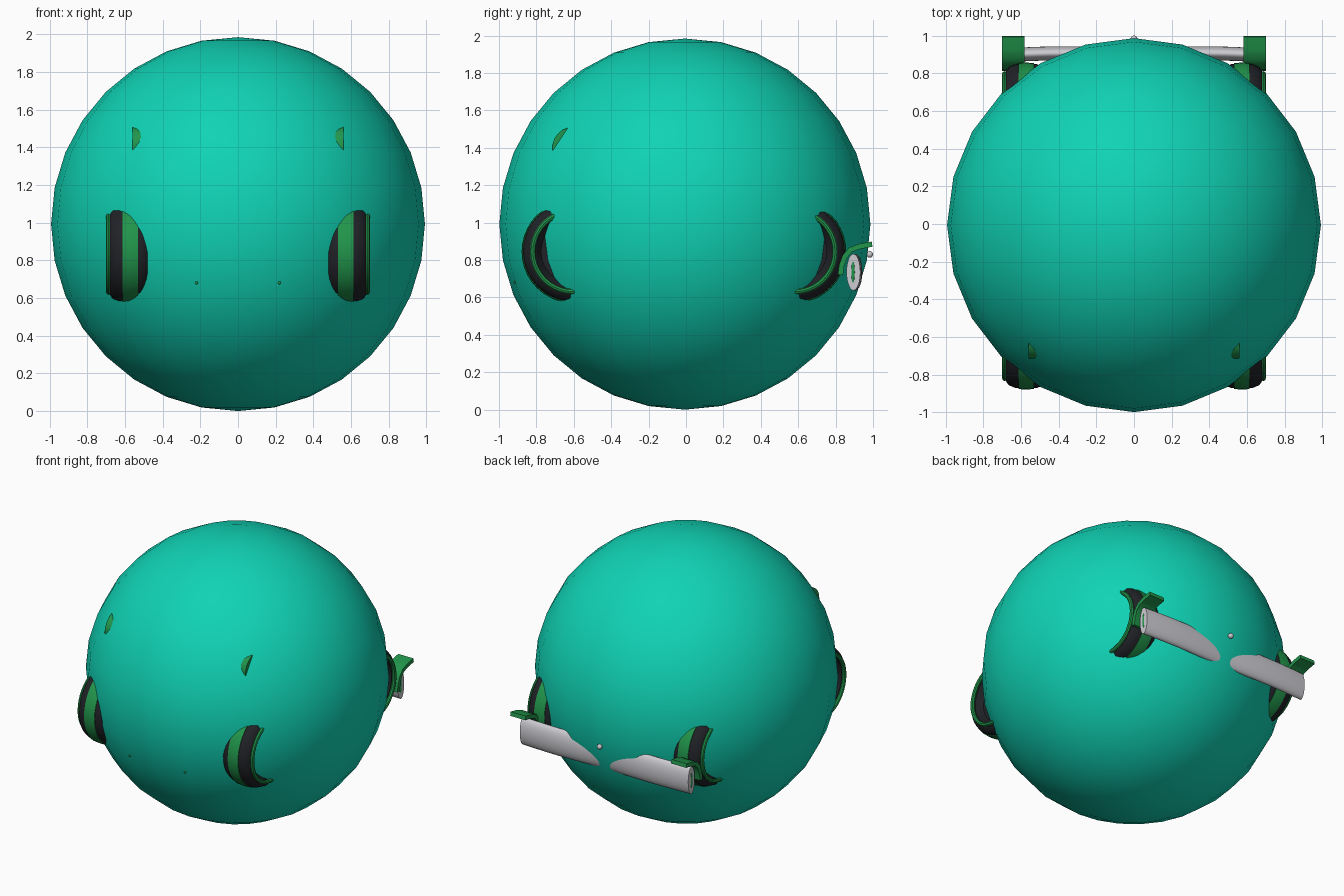
import bpy, bmesh, math
from mathutils import Matrix, Vector

if "Cube" in bpy.data.objects:
    bpy.data.objects.remove(bpy.data.objects["Cube"])


def material(name, rgb):
    m = bpy.data.materials.new(name)
    m.diffuse_color = (*rgb, 1)
    m.use_nodes = True
    m.node_tree.nodes["Principled BSDF"].inputs["Base Color"].default_value = m.diffuse_color
    return m


TEAL = material("teal", (0.005, 0.65, 0.46))
GREEN = material("green", (0.015, 0.30, 0.07))
BLACK = material("black", (0.015, 0.016, 0.02))
SILVER = material("silver", (0.6, 0.6, 0.64))


def finish(bm, name, mat, angle=40):
    bmesh.ops.recalc_face_normals(bm, faces=bm.faces)
    me = bpy.data.meshes.new(name)
    bm.to_mesh(me)
    bm.free()
    me.materials.append(mat)
    ob = bpy.data.objects.new(name, me)
    bpy.context.collection.objects.link(ob)
    bpy.context.view_layer.objects.active = ob
    bpy.ops.object.select_all(action='DESELECT')
    ob.select_set(True)
    bpy.ops.object.shade_smooth_by_angle(angle=math.radians(angle))
    return ob


def ball(name, loc, size, mat, seg=16, rings=10):
    bm = bmesh.new()
    mtx = Matrix.Translation(loc) @ Matrix.Diagonal((*size, 1))
    bmesh.ops.create_uvsphere(bm, u_segments=seg, v_segments=rings, radius=1, matrix=mtx)
    return finish(bm, name, mat)


def skin(name, rings, mat, closed=False, caps=True):
    """Bridge a row of equal closed loops."""
    bm = bmesh.new()
    loops = [[bm.verts.new(p) for p in r] for r in rings]
    n = len(loops[0])
    pairs = list(zip(loops, loops[1:])) + ([(loops[-1], loops[0])] if closed else [])
    for a, b in pairs:
        for i in range(n):
            bm.faces.new((a[i], a[(i + 1) % n], b[(i + 1) % n], b[i]))
    if caps and not closed:
        bm.faces.new(loops[0])
        bm.faces.new(loops[-1])
    return finish(bm, name, mat)


def lathe(name, profile, side, y, z, mat, closed=False, n=40):
    """Spin (x, radius) points about an axis parallel to x."""
    angs = [2 * math.pi * i / n for i in range(n)]
    rings = [[(side * x, y + r * math.cos(a), z + r * math.sin(a)) for a in angs]
             for x, r in profile]
    return skin(name, rings, mat, closed)


# big round body
ball("body_sphere", (0, -0.006, 0.992), (0.992,) * 3, TEAL, 24, 16)

TYRE = [(0.51, 0.17), (0.47, 0.2), (0.465, 0.225), (0.48, 0.25), (0.515, 0.265),
        (0.57, 0.27), (0.63, 0.265), (0.665, 0.25), (0.68, 0.228), (0.675, 0.2), (0.63, 0.17)]
BAND = [(0.53, 0.25), (0.53, 0.27), (0.57, 0.274), (0.612, 0.271), (0.612, 0.25)]
LIP = [(0.686 + 0.014 * math.cos(t * math.pi / 4), 0.214 + 0.014 * math.sin(t * math.pi / 4))
       for t in range(8)]

for side, s in ((-1, "left"), (1, "right")):
    # wheels: tyre, tread band and rim ring
    for y, e in ((-0.605, "front"), (0.583, "rear")):
        lathe(f"{e}_{s}_tyre", TYRE, side, y, 0.845, BLACK)
        lathe(f"{e}_{s}_tread_band", BAND, side, y, 0.845, GREEN, True)
        lathe(f"{e}_{s}_rim_ring", LIP, side, y, 0.845, GREEN, True)

    # upper front knobs and small studs breaking through the body
    lathe(f"front_{s}_knob", [(0.45, 0.11), (0.56, 0.11)], side, -0.605, 1.40, GREEN, n=24)
    ball(f"front_{s}_stud", (side * 0.22, -0.914, 0.68), (0.008,) * 3, GREEN, 10, 6)

    # curved rear flap: thick strip swept across x
    path = [Vector(p) for p in ((0.825, 0.72), (0.832, 0.77), (0.85, 0.82),
                                (0.88, 0.855), (0.93, 0.873), (0.995, 0.885))]
    upper, lower = [], []
    for i, p in enumerate(path):
        d = (path[min(i + 1, 5)] - path[max(i - 1, 0)]).normalized()
        nrm = Vector((-d.y, d.x)) * 0.014
        upper.append(p + nrm)
        lower.append(p - nrm)
    outline = upper + lower[::-1]
    skin(f"rear_{s}_flap", [[(side * x, p.x, p.y) for p in outline] for x in (0.58, 0.70)], GREEN)

    # inlay on the bumper end
    ball(f"bumper_{s}_inlay", (side * 0.668, 0.893, 0.735), (0.006, 0.01, 0.06), GREEN)

# rear bumper: tall oval section along a shallow arc
rings = []
for i in range(25):
    x = -0.67 + 1.34 * i / 24
    t = abs(x) / 0.67
    yc = 0.892 + 0.052 * t - 0.049 * t * t
    rings.append([(x, yc + 0.037 * math.cos(a), 0.735 + 0.098 * math.sin(a))
                  for a in (2 * math.pi * k / 24 for k in range(24))])
skin("rear_bumper", rings, SILVER)

# small round stud at the back
ball("rear_stud", (0, 0.982, 0.83), (0.018,) * 3, SILVER)
